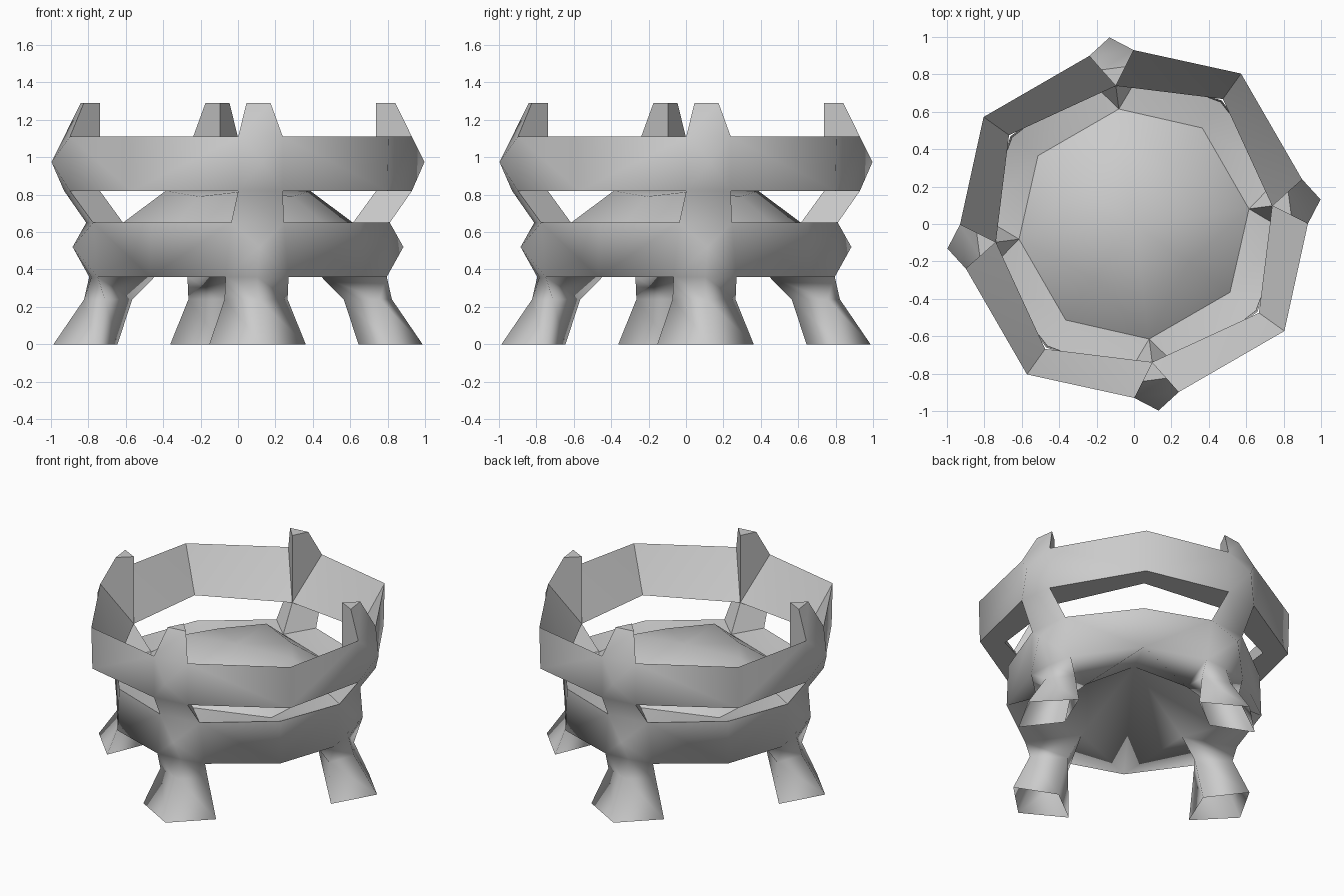
import bpy, bmesh, math
from math import radians, sin, cos

if "Cube" in bpy.data.objects:
    bpy.data.objects.remove(bpy.data.objects["Cube"])

mat = bpy.data.materials.new("plain grey")
mat.diffuse_color = (0.6, 0.6, 0.6, 1)
mat.use_nodes = True
mat.node_tree.nodes["Principled BSDF"].inputs["Base Color"].default_value = mat.diffuse_color
TURN = radians(7.5)


def pt(t, r, z, k=0):
    """Tangent offset t, radius r and height z at post number k."""
    a = TURN + k * math.pi / 2
    return (t * cos(a) + r * sin(a), t * sin(a) - r * cos(a), z)


def corner(r, z, k=0):
    """Octagon corner about halfway between two posts."""
    return pt(0, r, z, k + 0.523)


def build(name, faces_of, angle=40):
    """Repeat the faces of one quarter four times into one object."""
    bm = bmesh.new()
    for k in range(4):
        for face in faces_of(k):
            bm.faces.new([bm.verts.new(p) for p in face])
    bmesh.ops.remove_doubles(bm, verts=bm.verts, dist=0.0005)
    bmesh.ops.recalc_face_normals(bm, faces=bm.faces)
    me = bpy.data.meshes.new(name)
    bm.to_mesh(me)
    bm.free()
    me.materials.append(mat)
    ob = bpy.data.objects.new(name, me)
    bpy.context.collection.objects.link(ob)
    bpy.ops.object.select_all(action='DESELECT')
    ob.select_set(True)
    bpy.context.view_layer.objects.active = ob
    bpy.ops.object.shade_smooth_by_angle(angle=radians(angle))


def fan(points, tip):
    return [[p, points[(i + 1) % len(points)], tip] for i, p in enumerate(points)]


LEG = [(.36, .17, .78, .79, .45), (.24, .17, .74, .83, .57), (0, .26, .8, .995, .65)]


# smooth outside: prong fronts, bands, posts, legs and underside in one skin
def outer_shell(k):
    lt, rt = pt(-.12, .922, 1.11, k), pt(.12, .922, 1.11, k)
    lb, rb = pt(-.12, .922, .82, k), pt(.12, .922, .82, k)
    l2, r2 = pt(-.142, .8, .65, k), pt(.142, .8, .65, k)
    l3, r3, c3 = pt(-.17, .78, .36, k), pt(.17, .78, .36, k), pt(0, .79, .36, k)
    faces = [[lt, rt, pt(.065, .84, 1.29, k), pt(-.065, .84, 1.29, k)],
             [lb, rb, r2, l2]]
    faces += fan([lt, lb, rb, rt], pt(0, 1.006, .975, k))
    faces += fan([l2, l3, c3, r3, r2], pt(0, .892, .52, k))
    # band panels and underside out to the corners on both sides
    tip, centre = pt(0, .45, .36, k), (0, 0, .68)
    for kk, a, b, c, d in ((k, rt, rb, r2, r3), (k - 1, lt, lb, l2, l3)):
        low = corner(.81, .36, kk)
        faces += [[a, corner(.987, 1.11, kk), corner(.98, .82, kk), b],
                  [c, corner(.8, .65, kk), low, d],
                  [d, low, tip], [tip, low, centre]]
    # flared legs, kite-shaped in section and open at the foot
    rings = [[pt(0, o, z, k), pt(w, r, z, k), pt(0, i, z, k), pt(-w, r, z, k)]
             for z, w, r, o, i in LEG]
    for p, q in zip(rings, rings[1:]):
        faces += [[p[j], p[(j + 1) % 4], q[(j + 1) % 4], q[j]] for j in range(4)]
    return faces


# upper band: flat underside and inside sloping outwards
def upper_band_inside(k):
    faces = []
    kt, kb, ki = corner(.987, 1.11, k), corner(.98, .82, k), corner(.82, .82, k)
    for s, n in ((1, k), (-1, k + 1)):
        a, b, i = (pt(.12 * s, .922, 1.11, n), pt(.12 * s, .922, .82, n), pt(0, .745, .82, n))
        faces += [[b, kb, ki, i], [a, kt, ki], [a, ki, i]]
    return faces


# backs of the prongs
def prong_back(k):
    l, r = pt(-.12, .922, 1.11, k), pt(.12, .922, 1.11, k)
    tl, tr = pt(-.065, .84, 1.29, k), pt(.065, .84, 1.29, k)
    ti, bi = pt(0, .745, 1.29, k), pt(0, .745, .82, k)
    return [[tl, tr, ti], [l, tl, ti, bi], [r, tr, ti, bi]]


# backs of the short posts joining the two bands
def post_back(k):
    i, i2 = pt(0, .745, .82, k), pt(0, .62, .65, k)
    return [[pt(s * .12, .922, .82, k), i, i2, pt(s * .142, .8, .65, k)] for s in (-1, 1)]


# rim of the lower band, dipping inwards at the corners
def lower_rim(k):
    faces = []
    kt, ki = corner(.8, .65, k), corner(.63, .6, k)
    for s, n in ((1, k), (-1, k + 1)):
        a, i = pt(.142 * s, .8, .65, n), pt(0, .62, .65, n)
        faces += [[a, kt, ki], [a, ki, i]]
    return faces


# domed floor of the basin with a nearly flat top
def dome(k):
    faces, top = [], (0, 0, .84)
    ko, ki = corner(.63, .6, k), corner(.36, .79, k)
    for n in (k, k + 1):
        o, i = pt(0, .62, .65, n), pt(0, .39, .82, n)
        faces += [[o, ko, ki, i], [i, ki, top]]
    return faces


build("outer_shell", outer_shell, 115)
build("upper_band_inside", upper_band_inside, 30)
build("prong_backs", prong_back, 30)
build("post_backs", post_back, 30)
build("lower_band_rim", lower_rim, 30)
build("basin_dome", dome, 70)
